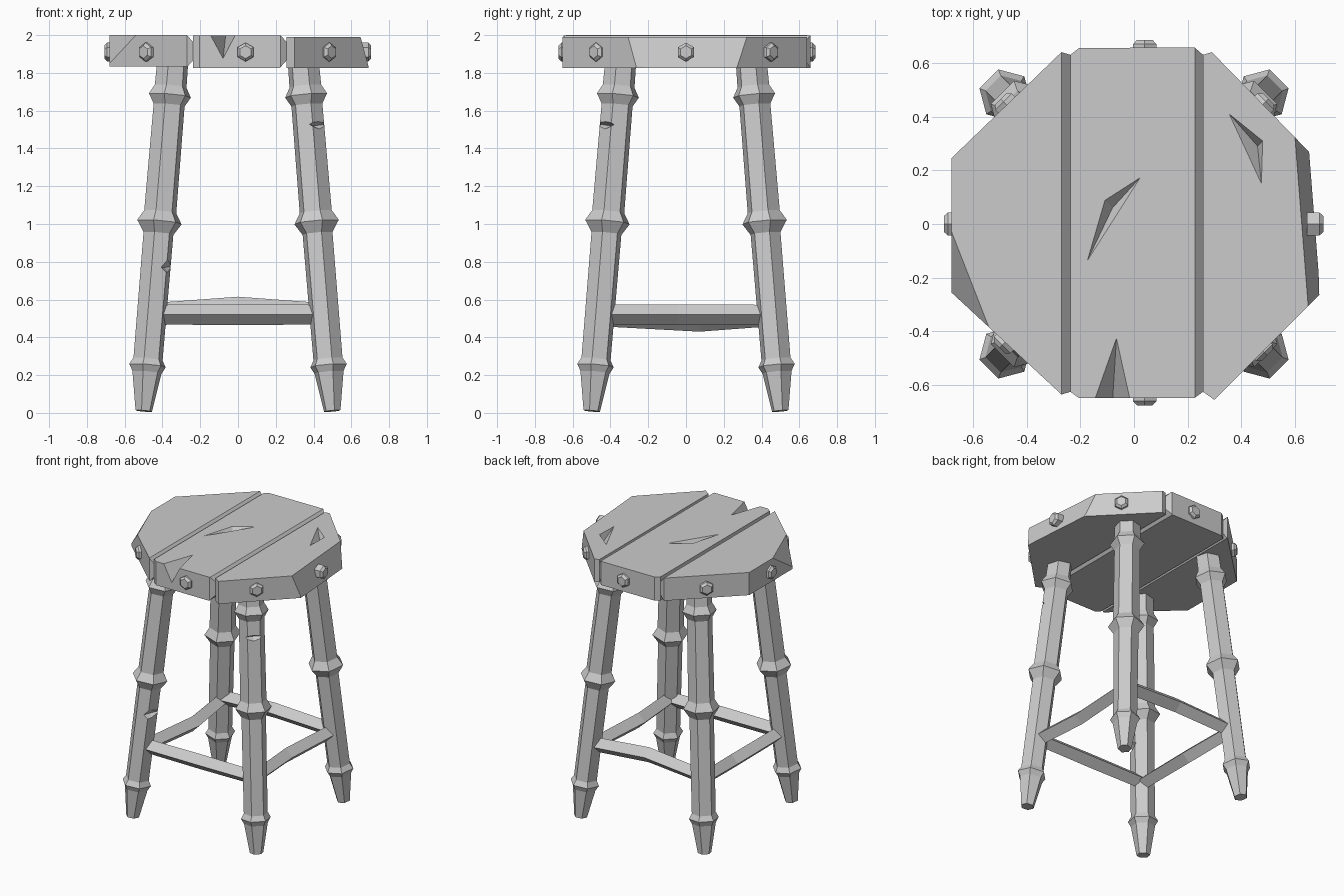
import bpy, bmesh, math
from mathutils import Vector, Matrix

if "Cube" in bpy.data.objects:
    bpy.data.objects.remove(bpy.data.objects["Cube"])


def finish(bm, name):
    bmesh.ops.recalc_face_normals(bm, faces=bm.faces)
    mesh = bpy.data.meshes.new(name)
    bm.to_mesh(mesh)
    bm.free()
    ob = bpy.data.objects.new(name, mesh)
    bpy.context.collection.objects.link(ob)
    return ob


def loft(rings, name):
    """Join equal-length point rings into a closed solid."""
    bm = bmesh.new()
    vs = [[bm.verts.new(p) for p in r] for r in rings]
    n = len(rings[0])
    for a, b in zip(vs, vs[1:]):
        for i in range(n):
            bm.faces.new((a[i], a[(i + 1) % n], b[(i + 1) % n], b[i]))
    bm.faces.new(vs[0][::-1])
    bm.faces.new(vs[-1])
    return finish(bm, name)


def slice_off(ob, co, no):
    """Plane cut removing everything on the side of the normal."""
    bm = bmesh.new()
    bm.from_mesh(ob.data)
    bmesh.ops.bisect_plane(bm, geom=bm.verts[:] + bm.edges[:] + bm.faces[:],
                           plane_co=co, plane_no=no, clear_outer=True)
    bmesh.ops.holes_fill(bm, edges=[e for e in bm.edges if e.is_boundary])
    bmesh.ops.recalc_face_normals(bm, faces=bm.faces)
    bm.to_mesh(ob.data)
    bm.free()


def chip(ob, a, b, c):
    a, b, c = Vector(a), Vector(b), Vector(c)
    no = (b - a).cross(c - a).normalized()
    if no.dot(a - Vector((0, 0, 1.9))) < 0:
        no = -no
    slice_off(ob, a, no)


def gouge(ob, points):
    """Carve out the convex hull of a few points."""
    bm = bmesh.new()
    for p in points:
        bm.verts.new(p)
    bmesh.ops.convex_hull(bm, input=bm.verts[:])
    cutter = finish(bm, "gouge_cutter")
    cutter.hide_render = True
    mod = ob.modifiers.new("gouge", 'BOOLEAN')
    mod.operation, mod.solver, mod.object = 'DIFFERENCE', 'EXACT', cutter
    bpy.context.view_layer.objects.active = ob
    bpy.ops.object.modifier_apply(modifier=mod.name)
    bpy.data.objects.remove(cutter)


# Seat planks
def plank(name, outline, z0, z1):
    return loft([[(x, y, z) for x, y in outline] for z in (z0, z1)], name)


left = plank("seat_plank_left", [(-.68, -.255), (-.27, -.635), (-.237, -.625),
             (-.237, .63), (-.27, .64), (-.68, .245)], 1.835, 2.0)
middle = plank("seat_plank_middle", [(-.237, -.625), (-.205, -.648), (.225, -.648),
               (.257, -.625), (.257, .63), (.225, .658), (-.205, .655), (-.237, .63)], 1.825, 1.997)
right = plank("seat_plank_right", [(.257, -.625), (.3, -.655), (.69, -.265),
              (.675, .245), (.29, .64), (.257, .63)], 1.825, 1.99)

# Grooves between the planks, above and below
for s, z in ((1, 2.0), (-1, 1.83)):
    slice_off(left, (-.27, 0, z), Vector((.75, 0, .66 * s)).normalized())
    slice_off(middle, (.225, 0, z), Vector((.75, 0, .66 * s)).normalized())

# Chipped plank edges
chip(right, (.6, .315, 1.99), (.645, -.26, 1.99), (.692, -.26, 1.83))
chip(left, (-.675, -.04, 2.0), (-.55, -.36, 2.0), (-.68, -.255, 1.85))

# Gouges in the seat
gouge(middle, [(-.18, -.15, 2.0), (-.11, .09, 2.0), (.03, .18, 2.0), (-.08, .06, 1.95),
               (-.11, .07, 2.03)])
gouge(right, [(.35, .415, 1.992), (.48, .31, 1.992), (.475, .145, 1.992), (.46, .29, 1.94),
              (.45, .29, 2.02)])
gouge(middle, [(-.15, -.66, 2.0), (-.065, -.42, 2.0), (-.012, -.66, 2.0), (-.08, -.66, 1.87)])

# Bolts around the rim
spots = [(.04, -.645, -90), (.475, -.468, -45), (.675, 0, 0), (.48, .445, 45),
         (.04, .655, 90), (-.475, .445, 135), (-.678, 0, 180), (-.48, -.44, 225)]
for i, (x, y, deg) in enumerate(spots):
    m = Matrix.Translation((x, y, 1.91)) @ Matrix.Rotation(math.radians(deg), 4, 'Z')
    rings = []
    for d, r in ((-.03, .05), (.015, .05), (.03, .034)):
        rings.append([m @ Vector((d, r * math.sin(k * math.pi / 3), r * math.cos(k * math.pi / 3)))
                      for k in range(6)])
    loft(rings, f"bolt_{i + 1}")

# Turned six-sided legs, splayed outwards
profile = [(.01, .045), (.215, .08), (.25, .1), (.285, .08), (.95, .082), (1.01, .122),
           (1.065, .088), (1.63, .085), (1.68, .115), (1.73, .087), (1.85, .085)]


def axis(sx, sy, z):
    r = .5 - .083 * z
    return Vector((sx * r, sy * r, z))


legs = {}
for sy, fb in ((-1, "front"), (1, "back")):
    for sx, lr in ((-1, "left"), (1, "right")):
        direction = (axis(sx, sy, 1) - axis(sx, sy, 0)).normalized()
        out = Vector((sx, sy, 0))
        out = (out - direction * out.dot(direction)).normalized()
        side = direction.cross(out)
        rings = []
        for z, r in profile:
            angles = [math.radians(30 + 60 * k) for k in range(6)]
            rings.append([axis(sx, sy, z) + r * (out * math.cos(a) + side * math.sin(a))
                          for a in angles])
        legs[fb, lr] = loft(rings, f"{fb}_{lr}_leg")

# Gouges in the front legs
gouge(legs["front", "right"], [(.37, -.47, 1.53), (.48, -.37, 1.53), (.5, -.5, 1.61),
                               (.5, -.5, 1.46), (.4, -.4, 1.52)])
gouge(legs["front", "left"], [(-.42, -.54, .77), (-.33, -.36, .78), (-.33, -.5, .87),
                              (-.33, -.5, .69), (-.39, -.45, .77)])


# Stretchers, each with its own kink
def stretcher(name, a, b, bend, at):
    a, b = Vector(a), Vector(b)
    side = (b - a).normalized().cross(Vector((0, 0, 1)))
    rings = []
    for p, r in ((a, .052), (a.lerp(b, at) + Vector(bend), .055), (b, .052)):
        rings.append([p + side * r, p + Vector((0, 0, r)), p - side * r, p - Vector((0, 0, r))])
    loft(rings, name)


e = .445
stretcher("front_stretcher", (-e, -e, .52), (e, -e, .52), (0, 0, 0), .5)
stretcher("back_stretcher", (-e, e, .53), (e, e, .53), (0, -.02, .03), .5)
stretcher("right_stretcher", (e, -e, .52), (e, e, .52), (-.03, 0, 0), .45)
stretcher("left_stretcher", (-e, -e, .51), (-e, e, .51), (.03, 0, -.025), .58)
